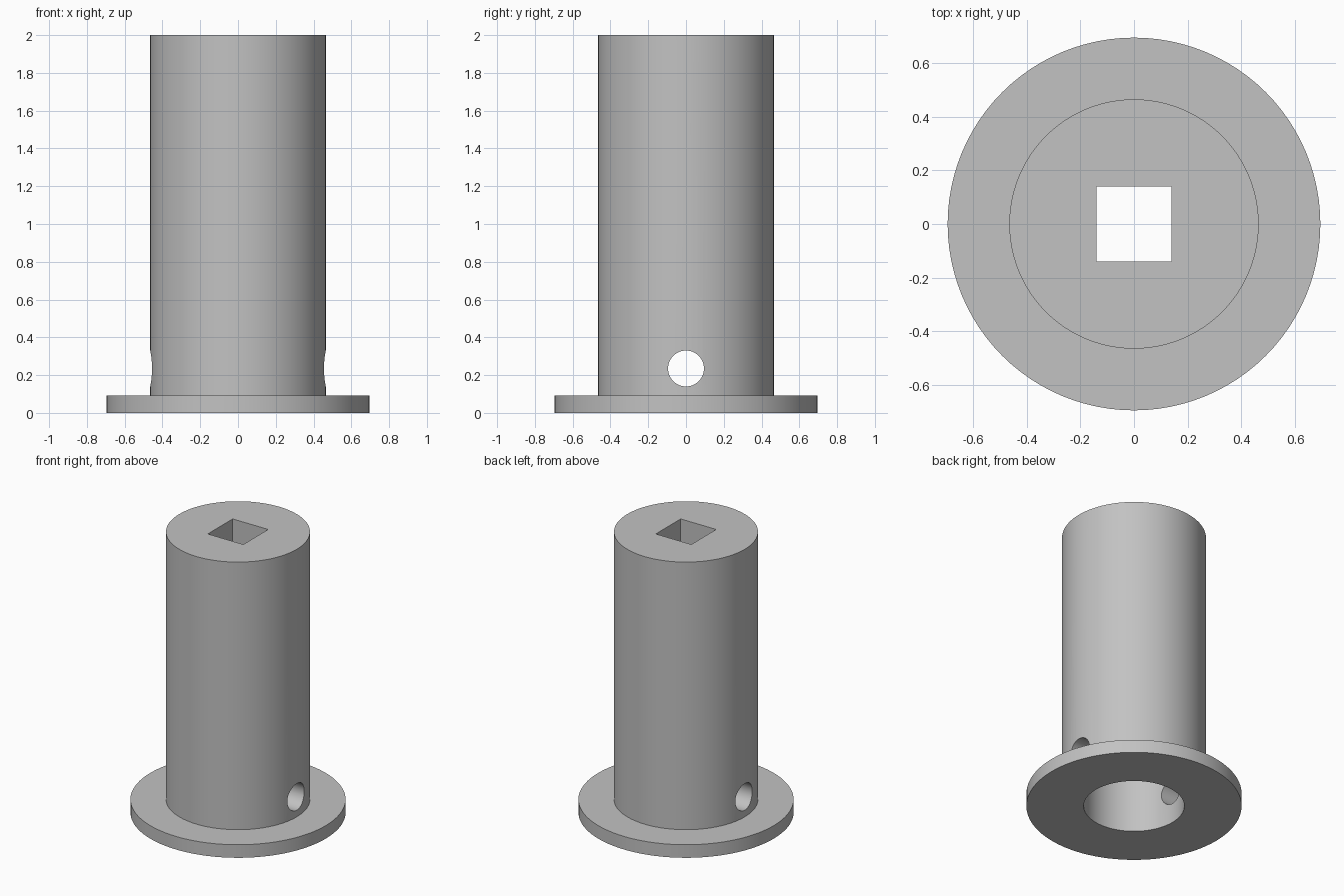
import bpy, bmesh, math
from mathutils import Matrix, Vector

default_cube = bpy.data.objects.get("Cube")
if default_cube:
    bpy.data.objects.remove(default_cube, do_unlink=True)

FLANGE_R, FLANGE_H = 0.695, 0.093
TUBE_R, HEIGHT = 0.465, 2.0
BORE_R, BORE_TOP = 0.325, 1.4
SQUARE = 0.28
PIN_R, PIN_Z = 0.095, 0.235
SEGMENTS = 96

grey = bpy.data.materials.new("plain grey")
grey.use_nodes = True
colour = (0.54, 0.54, 0.54, 1)
grey.diffuse_color = colour
grey.node_tree.nodes["Principled BSDF"].inputs["Base Color"].default_value = colour


def add_object(name, bm):
    bmesh.ops.recalc_face_normals(bm, faces=bm.faces)
    mesh = bpy.data.meshes.new(name)
    bm.to_mesh(mesh)
    bm.free()
    mesh.materials.append(grey)
    obj = bpy.data.objects.new(name, mesh)
    bpy.context.collection.objects.link(obj)
    return obj


def lathe(name, profile):
    bm = bmesh.new()
    verts = [bm.verts.new((r, 0, z)) for r, z in profile]
    edges = [bm.edges.new(pair) for pair in zip(verts, verts[1:] + verts[:1])
             if pair[0].co.x + pair[1].co.x > 0]
    bmesh.ops.spin(bm, geom=verts + edges, cent=(0, 0, 0), axis=(0, 0, 1),
                   angle=math.tau, steps=SEGMENTS)
    bmesh.ops.remove_doubles(bm, verts=bm.verts, dist=0.0001)
    return add_object(name, bm)


def cut(target, cutter):
    cutter.hide_render = True
    mod = target.modifiers.new(cutter.name, "BOOLEAN")
    mod.operation = "DIFFERENCE"
    mod.solver = "EXACT"
    mod.object = cutter
    bpy.context.view_layer.objects.active = target
    bpy.ops.object.modifier_apply(modifier=mod.name)
    bpy.data.objects.remove(cutter, do_unlink=True)


# Flanged sleeve with a round bore open at the bottom
sleeve = lathe("flanged_sleeve", [
    (BORE_R, 0), (FLANGE_R, 0), (FLANGE_R, FLANGE_H), (TUBE_R, FLANGE_H),
    (TUBE_R, HEIGHT), (0, HEIGHT), (0, BORE_TOP), (BORE_R, BORE_TOP)])

# Square drive socket from the top down into the bore
bm = bmesh.new()
bmesh.ops.create_cube(bm, size=1, matrix=Matrix.Translation((0, 0, HEIGHT - 0.3))
                      @ Matrix.Diagonal(Vector((SQUARE, SQUARE, 1, 1))))
cut(sleeve, add_object("square_socket_cutter", bm))

# Cross pin hole through both walls along x
bm = bmesh.new()
bmesh.ops.create_cone(bm, cap_ends=True, segments=48, radius1=PIN_R, radius2=PIN_R,
                      depth=2, matrix=Matrix.Translation((0, 0, PIN_Z))
                      @ Matrix.Rotation(math.pi / 2, 4, "Y"))
cut(sleeve, add_object("pin_hole_cutter", bm))

# Smooth round walls, sharp rims
bpy.ops.object.select_all(action="DESELECT")
sleeve.select_set(True)
bpy.context.view_layer.objects.active = sleeve
bpy.ops.object.shade_smooth_by_angle(angle=math.radians(30))
